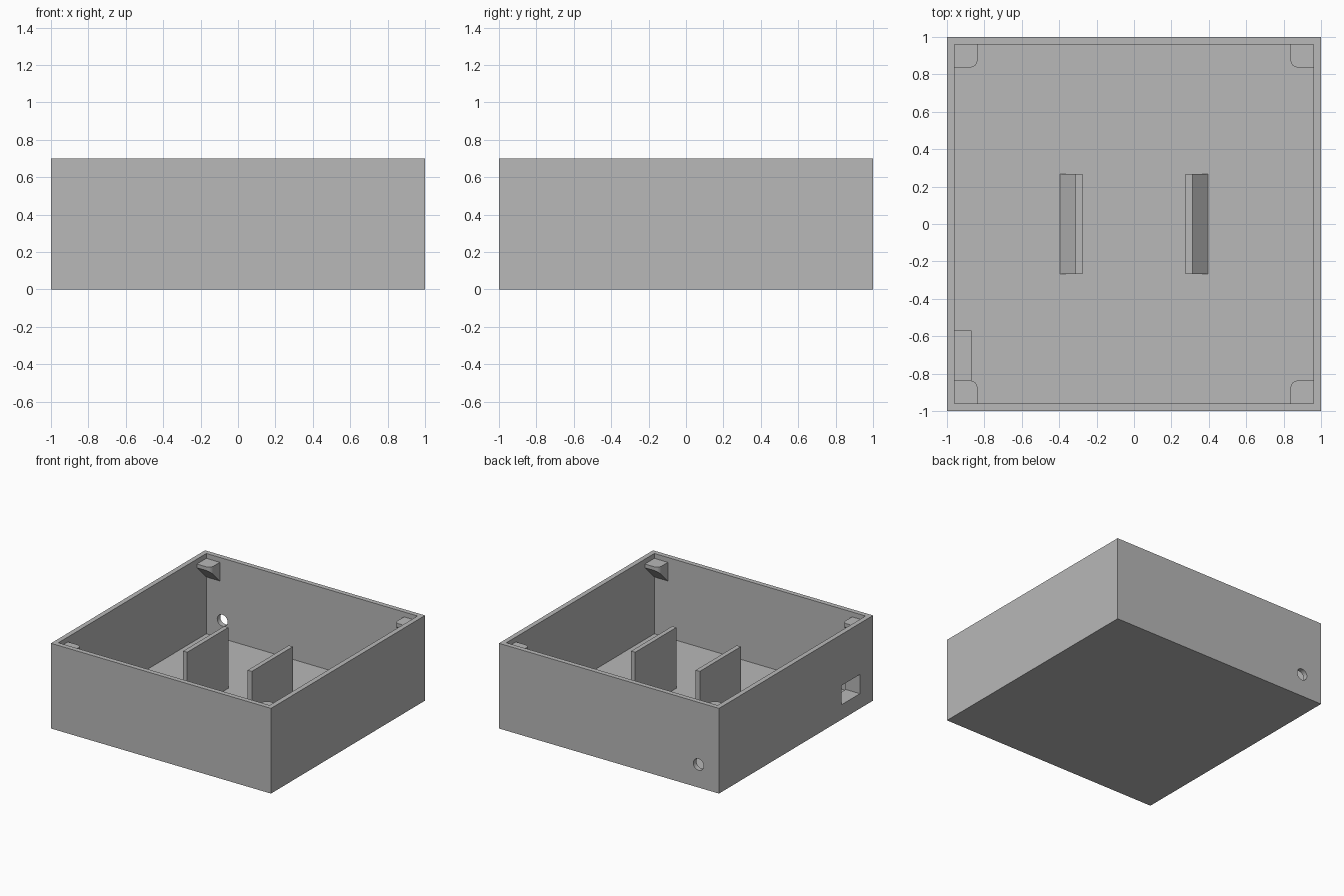
import bpy, bmesh, math
from mathutils import Vector

cube = bpy.data.objects.get("Cube")
if cube:
    bpy.data.objects.remove(cube, do_unlink=True)

# Single grey plastic
grey = bpy.data.materials.new("grey plastic")
grey.use_nodes = True
COLOR = (0.48, 0.48, 0.48, 1)
grey.diffuse_color = COLOR
grey.node_tree.nodes["Principled BSDF"].inputs["Base Color"].default_value = COLOR

HEIGHT, WALL = 0.70, 0.04
INNER = 1 - WALL


def finish(name, bm):
    bmesh.ops.recalc_face_normals(bm, faces=bm.faces)
    mesh = bpy.data.meshes.new(name)
    bm.to_mesh(mesh)
    bm.free()
    mesh.materials.append(grey)
    obj = bpy.data.objects.new(name, mesh)
    bpy.context.collection.objects.link(obj)
    return obj


def box(name, low, high):
    bm = bmesh.new()
    bmesh.ops.create_cube(bm, size=1)
    low, high = Vector(low), Vector(high)
    for v in bm.verts:
        v.co = (low + high) / 2 + v.co * (high - low)
    return finish(name, bm)


def prism(points, offset):
    """Closed prism made by sweeping a flat outline along offset."""
    bm = bmesh.new()
    face = bm.faces.new([bm.verts.new(p) for p in points])
    swept = bmesh.ops.extrude_face_region(bm, geom=[face])["geom"]
    verts = [g for g in swept if isinstance(g, bmesh.types.BMVert)]
    bmesh.ops.translate(bm, verts=verts, vec=offset)
    bmesh.ops.recalc_face_normals(bm, faces=bm.faces)
    return bm


def cut(obj, cutter):
    mod = obj.modifiers.new("cut", "BOOLEAN")
    mod.operation, mod.solver, mod.object = "DIFFERENCE", "EXACT", cutter
    cutter.hide_render = True
    bpy.context.view_layer.objects.active = obj
    bpy.ops.object.modifier_apply(modifier=mod.name)


# Open tray and the frame around the side port
tray = box("tray", (-1, -1, 0), (1, 1, HEIGHT))
port_frame = box("port_frame", (-0.97, -0.85, 0.10), (-0.87, -0.57, 0.30))

# Cutters: inside space, side port, round cable hole in the back
cavity = box("cavity_cutter", (-INNER, -INNER, WALL), (INNER, INNER, 1))
port = box("port_cutter", (-1.1, -0.83, 0.122), (-0.8, -0.588, 0.28))
ring = [(-0.814 + 0.047 * math.cos(a), 0.9, 0.189 + 0.047 * math.sin(a))
        for a in (math.tau * i / 32 for i in range(32))]
hole = finish("cable_hole_cutter", prism(ring, (0, 0.2, 0)))
for cutter in (cavity, port, hole):
    cut(tray, cutter)
cut(port_frame, port)
for cutter in (cavity, port, hole):
    bpy.data.objects.remove(cutter, do_unlink=True)

# Two upright plates, each with a sloped foot on its outer side
for side, label in ((-1, "right"), (1, "left")):
    profile = [(0.275, 0.03), (0.395, 0.03), (0.395, 0.04),
               (0.312, 0.125), (0.312, 0.54), (0.275, 0.54)]
    outline = [(side * x, -0.267, z) for x, z in profile]
    finish(label + "_plate", prism(outline, (0, 0.534, 0)))

# Lid supports: rounded corner ledges with a sloped underside
EDGE, RADIUS, BURIED = 0.837, 0.04, 0.97
TOP, LIP = 0.66, 0.63
arc = [(EDGE + RADIUS * (1 - math.cos(a)), EDGE + RADIUS * (1 - math.sin(a)))
       for a in (math.pi / 2 * i / 6 for i in range(7))]
plan = [(BURIED, BURIED), (EDGE, BURIED)] + arc + [(BURIED, EDGE)]
for sx, x_name in ((-1, "right"), (1, "left")):
    for sy, y_name in ((-1, "front"), (1, "back")):
        bm = prism([(sx * x, sy * y, 0.4) for x, y in plan], (0, 0, TOP - 0.4))
        cut_geom = bmesh.ops.bisect_plane(
            bm, geom=bm.verts[:] + bm.edges[:] + bm.faces[:],
            plane_co=(0, sy * EDGE, LIP), plane_no=(0, -sy, -1),
            clear_outer=True)["geom_cut"]
        edges = [g for g in cut_geom if isinstance(g, bmesh.types.BMEdge)]
        bmesh.ops.holes_fill(bm, edges=edges, sides=0)
        finish(f"{y_name}_{x_name}_lid_support", bm)
